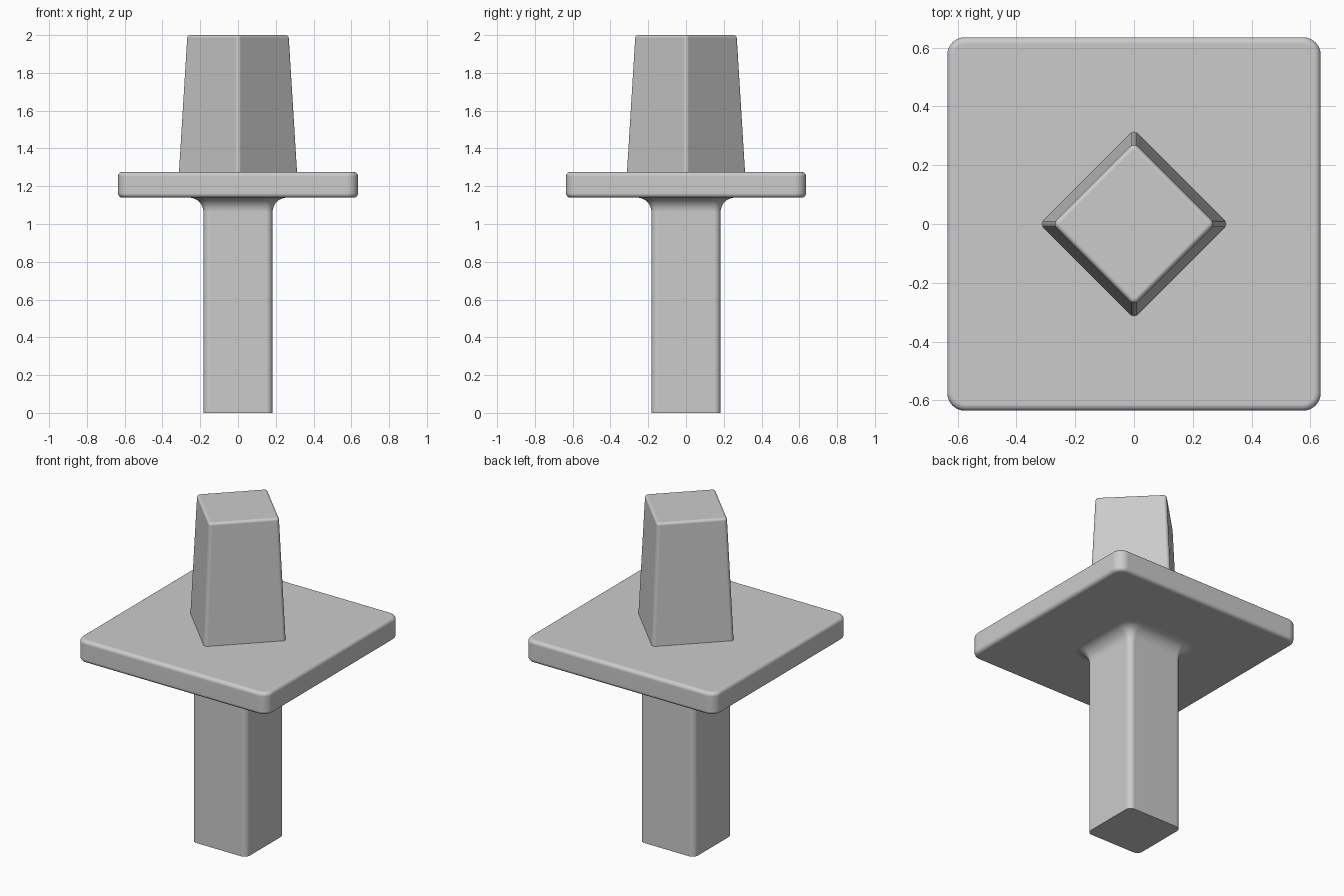
import bpy
import bmesh
from math import pi, sin, cos

cube = bpy.data.objects.get("Cube")
if cube:
    bpy.data.objects.remove(cube, do_unlink=True)

grey = bpy.data.materials.new("plain_grey")
grey.use_nodes = True
colour = (0.6, 0.6, 0.6, 1)
grey.diffuse_color = colour
grey.node_tree.nodes["Principled BSDF"].inputs["Base Color"].default_value = colour

SEGMENTS = 6


def rounded_square(half, radius, z, turn):
    """Outline of a square with rounded corners, turned about z."""
    points = []
    for corner in range(4):
        middle = pi / 4 + corner * pi / 2
        reach = (half - radius) * 2 ** 0.5
        for i in range(SEGMENTS + 1):
            a = corner * pi / 2 + i / SEGMENTS * pi / 2
            x = reach * cos(middle) + radius * cos(a)
            y = reach * sin(middle) + radius * sin(a)
            points.append((x * cos(turn) - y * sin(turn),
                           x * sin(turn) + y * cos(turn), z))
    return points


def loft(name, sections, turn=0):
    """Skin a stack of (half width, corner radius, height) sections."""
    bm = bmesh.new()
    rings = [[bm.verts.new(p) for p in rounded_square(*s, turn)] for s in sections]
    for low, high in zip(rings, rings[1:]):
        for i in range(len(low)):
            j = (i + 1) % len(low)
            bm.faces.new((low[i], low[j], high[j], high[i]))
    bm.faces.new(rings[0][::-1])
    bm.faces.new(rings[-1])
    mesh = bpy.data.meshes.new(name)
    bm.to_mesh(mesh)
    bm.free()
    mesh.materials.append(grey)
    obj = bpy.data.objects.new(name, mesh)
    bpy.context.collection.objects.link(obj)
    bpy.ops.object.select_all(action="DESELECT")
    obj.select_set(True)
    bpy.context.view_layer.objects.active = obj
    bpy.ops.object.shade_smooth_by_angle(angle=pi / 6)
    # Keep the large faces flat between the soft edges
    weighted = obj.modifiers.new("flat_faces", "WEIGHTED_NORMAL")
    weighted.keep_sharp = True
    return obj


def round_edge(half, radius, z, bevel, up):
    """Sections of a rounded rim, ordered outward from the side wall."""
    steps = [i / SEGMENTS * pi / 2 for i in range(SEGMENTS + 1)]
    return [(half - bevel * (1 - cos(a)), radius - bevel * (1 - cos(a)) * 0.95,
             z - up * bevel * (1 - sin(a))) for a in steps]


# Square post with a concave flare under the plate
flare = 0.077
post = [(0.183, 0.035, 0)]
for i in range(SEGMENTS + 3):
    a = i / (SEGMENTS + 2) * pi / 2
    out = flare * (1 - cos(a))
    post.append((0.183 + out, 0.035 + out, 1.14 - flare * (1 - sin(a))))
loft("post", post)

# Wide plate, rounded on both rims
loft("plate", round_edge(0.635, 0.06, 1.14, 0.022, -1)[::-1]
     + round_edge(0.635, 0.06, 1.275, 0.022, 1))

# Tapered block, turned to a diamond
loft("top_block", [(0.227, 0.02, 1.27)] + round_edge(0.196, 0.02, 2, 0.016, 1), pi / 4)
